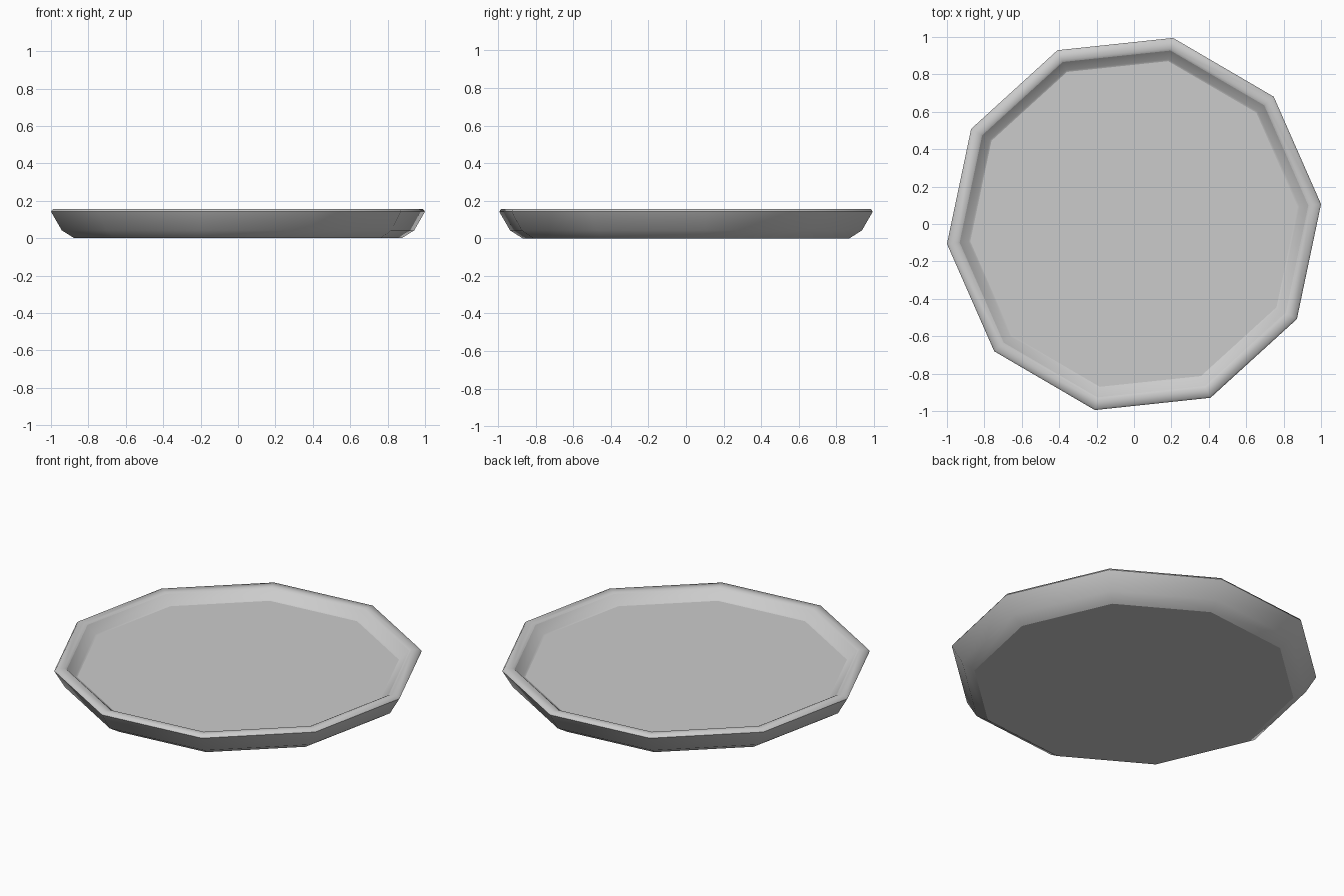
import bpy, bmesh, math

if "Cube" in bpy.data.objects:
    bpy.data.objects.remove(bpy.data.objects["Cube"])

SIDES = 10
START = math.radians(6)
RX, RY = 1.0055, 1.017

# Cross-section of the tray as (relative radius, height), underside to inner floor
PROFILE = [(0.875, 0.0), (0.942, 0.042), (1.0, 0.142), (0.99, 0.155),
           (0.945, 0.155), (0.932, 0.148), (0.885, 0.102), (0.875, 0.098)]
SHARP_RINGS = (0, 2, 5, 7)

bm = bmesh.new()


def ring(radius, z):
    angles = [START + 2 * math.pi * i / SIDES for i in range(SIDES)]
    return [bm.verts.new((RX * radius * math.cos(a), RY * radius * math.sin(a), z))
            for a in angles]


# Ten-sided wall and rounded rim
rings = [ring(r, z) for r, z in PROFILE]
for low, high in zip(rings, rings[1:]):
    for i in range(SIDES):
        j = (i + 1) % SIDES
        bm.faces.new((low[i], low[j], high[j], high[i])).smooth = True

# Flat underside and floor
bm.faces.new(rings[0][::-1])
bm.faces.new(rings[-1])

# Crisp creases around the underside, rim and floor
for k in SHARP_RINGS:
    for i in range(SIDES):
        bm.edges.get((rings[k][i], rings[k][(i + 1) % SIDES])).smooth = False

bmesh.ops.recalc_face_normals(bm, faces=bm.faces)
mesh = bpy.data.meshes.new("tray")
bm.to_mesh(mesh)
bm.free()
tray = bpy.data.objects.new("tray", mesh)
bpy.context.collection.objects.link(tray)
